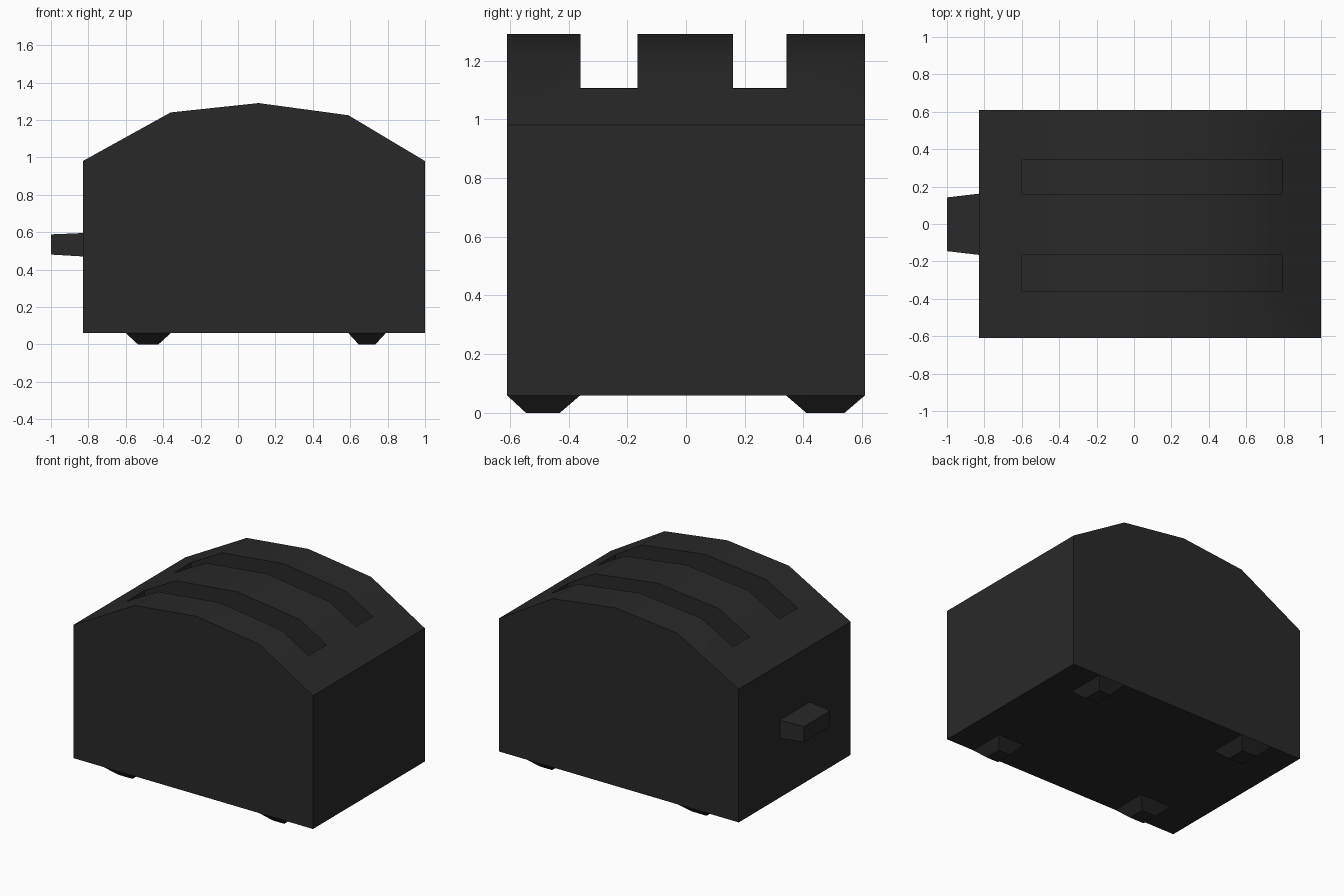
import bpy, bmesh
from math import radians

if "Cube" in bpy.data.objects:
    bpy.data.objects.remove(bpy.data.objects["Cube"])

mat = bpy.data.materials.new("dark_plastic")
mat.diffuse_color = (0.022, 0.022, 0.022, 1)
mat.use_nodes = True
mat.node_tree.nodes["Principled BSDF"].inputs["Base Color"].default_value = mat.diffuse_color


def finish(name, bm):
    bmesh.ops.recalc_face_normals(bm, faces=bm.faces)
    me = bpy.data.meshes.new(name)
    bm.to_mesh(me)
    bm.free()
    me.materials.append(mat)
    ob = bpy.data.objects.new(name, me)
    bpy.context.collection.objects.link(ob)
    return ob


def prism(name, profile, y0, y1):
    """Extrude an x-z profile along y."""
    bm = bmesh.new()
    face = bm.faces.new([bm.verts.new((x, y0, z)) for x, z in profile])
    ext = bmesh.ops.extrude_face_region(bm, geom=[face])["geom"]
    moved = [g for g in ext if isinstance(g, bmesh.types.BMVert)]
    bmesh.ops.translate(bm, verts=moved, vec=(0, y1 - y0, 0))
    return finish(name, bm)


def taper(name, axis, start, end, base, tip):
    """Tapered block along an axis; base and tip are (u0, u1, v0, v1)."""
    bm = bmesh.new()
    bmesh.ops.create_cube(bm, size=2)
    u, v = [i for i in range(3) if i != axis]
    for vert in bm.verts:
        s = vert.co.copy()
        rect = tip if s[axis] > 0 else base
        vert.co[axis] = end if s[axis] > 0 else start
        vert.co[u] = rect[s[u] > 0]
        vert.co[v] = rect[2 + (s[v] > 0)]
    return finish(name, bm)


# Arched body
arch = [(-0.36, 1.24), (0.11, 1.29), (0.59, 1.225)]
body = prism("toaster_body",
             [(-0.83, 0.06), (-0.83, 0.98)] + arch + [(1, 0.98), (1, 0.06)],
             -0.61, 0.61)

# Two bread slots with arched floors
DEPTH = 0.4
floor = [(x, z - DEPTH) for x, z in [(-0.6, 1.107)] + arch + [(0.79, 1.105)]]
bpy.context.view_layer.objects.active = body
for y0, y1 in [(-0.36, -0.165), (0.16, 0.342)]:
    cutter = prism("slot_cutter", [(-0.6, 1.5)] + floor + [(0.79, 1.5)], y0, y1)
    cutter.hide_render = True
    mod = body.modifiers.new("slot", 'BOOLEAN')
    mod.operation = 'DIFFERENCE'
    mod.solver = 'EXACT'
    mod.object = cutter
    bpy.ops.object.modifier_apply(modifier=mod.name)
    bpy.data.objects.remove(cutter)

# Soft shading over the arch, crisp elsewhere
bpy.ops.object.select_all(action='DESELECT')
body.select_set(True)
bpy.ops.object.shade_smooth_by_angle(angle=radians(30))

# Side lever
taper("lever", 0, -0.83, -1.0,
      (-0.165, 0.162, 0.47, 0.595), (-0.145, 0.142, 0.48, 0.588))

# Four tapered feet
feet_x = {"left": (-0.6, -0.36, -0.535, -0.425), "right": (0.59, 0.79, 0.645, 0.735)}
feet_y = {"front": (-0.61, -0.36, -0.545, -0.43), "back": (0.34, 0.61, 0.41, 0.54)}
for nx, fx in feet_x.items():
    for ny, fy in feet_y.items():
        taper(f"{ny}_{nx}_foot", 2, 0.06, 0.0, fx[:2] + fy[:2], fx[2:] + fy[2:])
